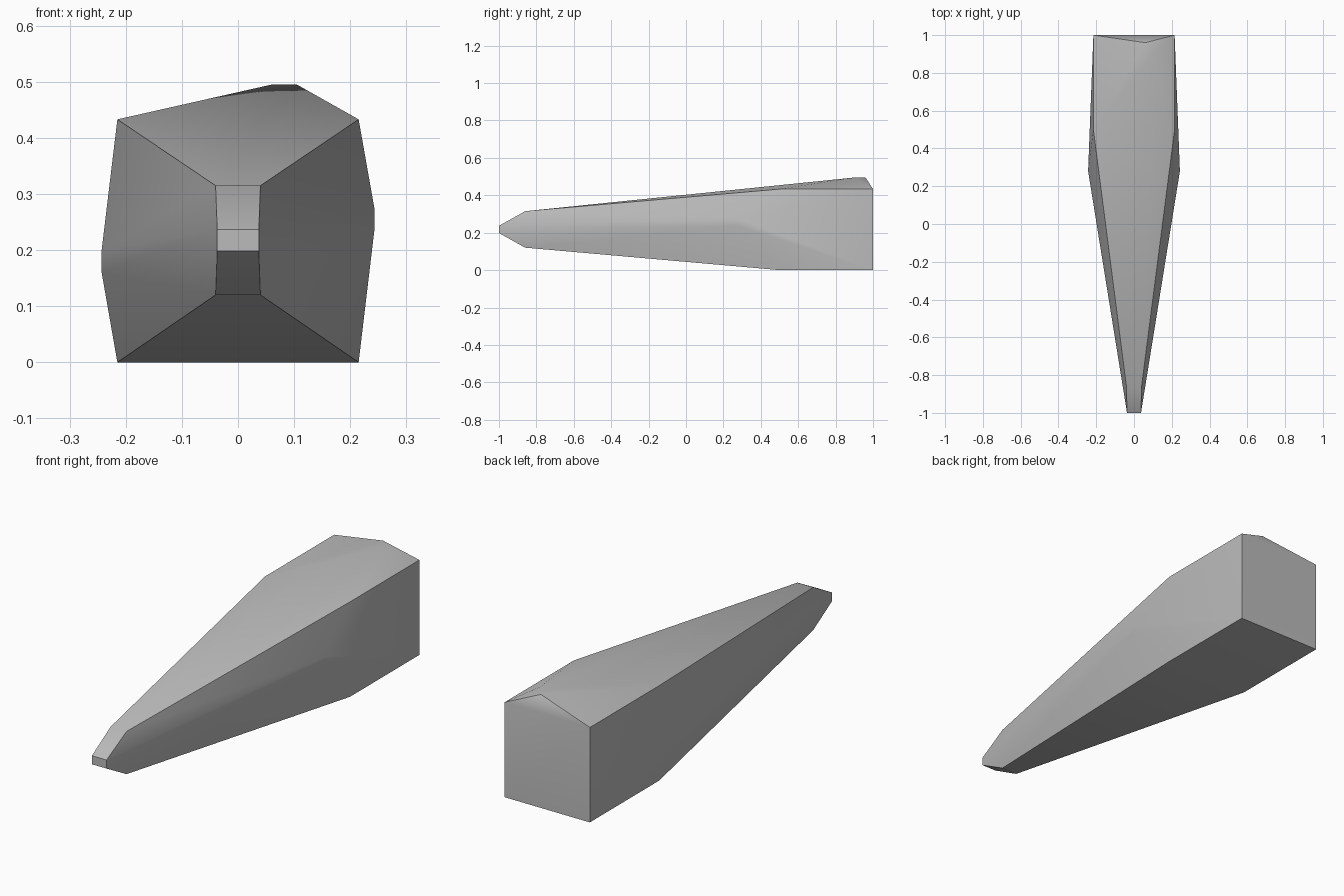
import bpy, bmesh, math

if "Cube" in bpy.data.objects:
    bpy.data.objects.remove(bpy.data.objects["Cube"], do_unlink=True)

# single plain grey
grey = bpy.data.materials.new("plain grey")
grey.use_nodes = True
colour = (0.5, 0.5, 0.5, 1)
grey.diffuse_color = colour
grey.node_tree.nodes["Principled BSDF"].inputs["Base Color"].default_value = colour

# rectangular sections from tip to butt: y, half width, bottom, top
sections = [
    (-1.0, 0.037, 0.198, 0.237),
    (-0.86, 0.04, 0.12, 0.315),
    (0.5, 0.215, 0.0, 0.433),
    (1.0, 0.215, 0.0, 0.433),
]
bm = bmesh.new()
for y, half, low, high in sections:
    for x in (-half, half):
        for z in (low, high):
            bm.verts.new((x, y, z))

# side bulges, uneven in height, and the off-centre peak on top
for side, low, high in ((-1, 0.16, 0.2), (1, 0.235, 0.275)):
    for z in (low, high):
        bm.verts.new((side * 0.243, 0.28, z))
bm.verts.new((0.06, 0.96, 0.495))
bm.verts.new((0.105, 0.9, 0.495))

# skin the sections into one tapered block
bmesh.ops.convex_hull(bm, input=bm.verts)
bmesh.ops.dissolve_limit(bm, angle_limit=math.radians(0.5), verts=bm.verts, edges=bm.edges)
bmesh.ops.recalc_face_normals(bm, faces=bm.faces)

mesh = bpy.data.meshes.new("tapered_block")
bm.to_mesh(mesh)
bm.free()
mesh.materials.append(grey)
block = bpy.data.objects.new("tapered_block", mesh)
bpy.context.collection.objects.link(block)

# soft shading along the length, crisp edges at the corners
bpy.context.view_layer.objects.active = block
block.select_set(True)
bpy.ops.object.shade_smooth_by_angle(angle=math.radians(40))
